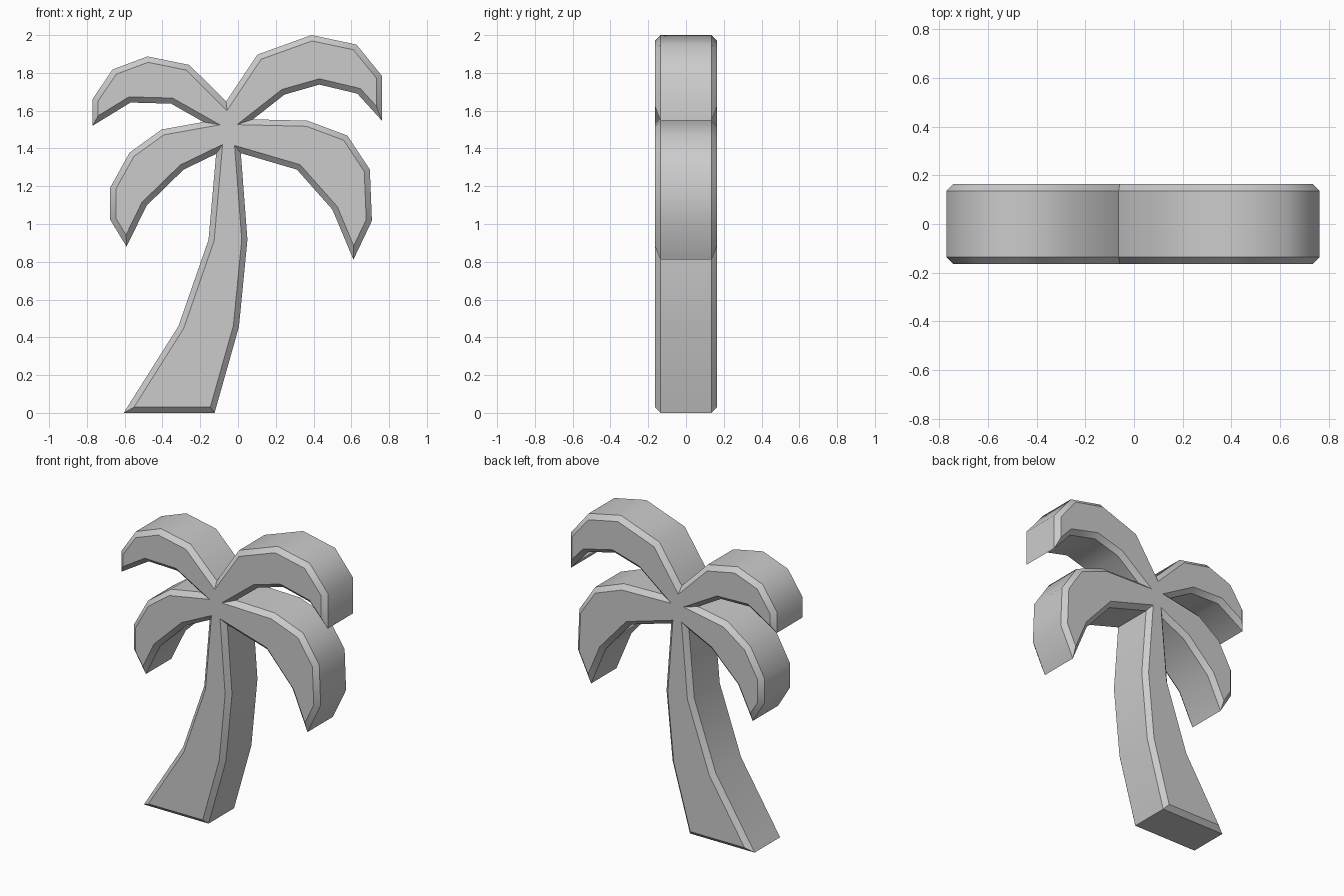
import bpy, bmesh, math
from mathutils import Vector

if "Cube" in bpy.data.objects:
    bpy.data.objects.remove(bpy.data.objects["Cube"])

HALF, BEVEL = 0.165, 0.03

# Outline (x, z), clockwise from the foot; each frond ends at a notch
trunk_left = [(-.605, 0), (-.315, .46), (-.156, .917), (-.116, 1.371)]
frond_low_left = [(-.288, 1.288), (-.484, 1.097), (-.59, .88), (-.677, 1.023),
                  (-.677, 1.192), (-.574, 1.378), (-.405, 1.50), (-.183, 1.54)]
frond_top_left = [(-.354, 1.637), (-.569, 1.643), (-.77, 1.52), (-.77, 1.661),
                  (-.664, 1.818), (-.479, 1.887), (-.257, 1.842), (-.063, 1.648)]
frond_top_right = [(.103, 1.897), (.389, 2.0), (.627, 1.95), (.762, 1.784),
                   (.762, 1.547), (.632, 1.69), (.431, 1.738), (.246, 1.685), (.079, 1.554)]
frond_low_right = [(.368, 1.547), (.579, 1.468), (.698, 1.288), (.709, 1.017),
                   (.611, .811), (.5, 1.076), (.312, 1.288), (.015, 1.375)]
trunk_right = [(.05, .917), (.005, .456), (-.124, 0)]
outline = [Vector(p) for p in trunk_left + frond_low_left + frond_top_left
           + frond_top_right + frond_low_right + trunk_right]


def inset(points, d):
    """Mitred inward offset of a clockwise outline."""
    result = []
    for i, p in enumerate(points):
        a = (p - points[i - 1]).normalized()
        b = (points[(i + 1) % len(points)] - p).normalized()
        na, nb = Vector((a.y, -a.x)), Vector((b.y, -b.x))
        result.append(p + (na + nb) * d / (1 + na.dot(nb)))
    return result


# Four rings: front cap, front rim, back rim, back cap
cap = inset(outline, BEVEL)
layers = [(cap, -HALF), (outline, -HALF + BEVEL), (outline, HALF - BEVEL), (cap, HALF)]
bm = bmesh.new()
rings = [[bm.verts.new((p.x, y, p.y)) for p in pts] for pts, y in layers]
bm.faces.new(rings[0])
bm.faces.new(rings[-1])
n = len(outline)
for r, s in zip(rings, rings[1:]):
    for i in range(n):
        j = (i + 1) % n
        bm.faces.new((r[i], r[j], s[j], s[i]))
bmesh.ops.recalc_face_normals(bm, faces=bm.faces)
mesh = bpy.data.meshes.new("palm_tree")
bm.to_mesh(mesh)
bm.free()
palm = bpy.data.objects.new("palm_tree", mesh)
bpy.context.collection.objects.link(palm)

# Smooth rim, crisp chamfers
bpy.context.view_layer.objects.active = palm
palm.select_set(True)
bpy.ops.object.shade_smooth_by_angle(angle=math.radians(42))
